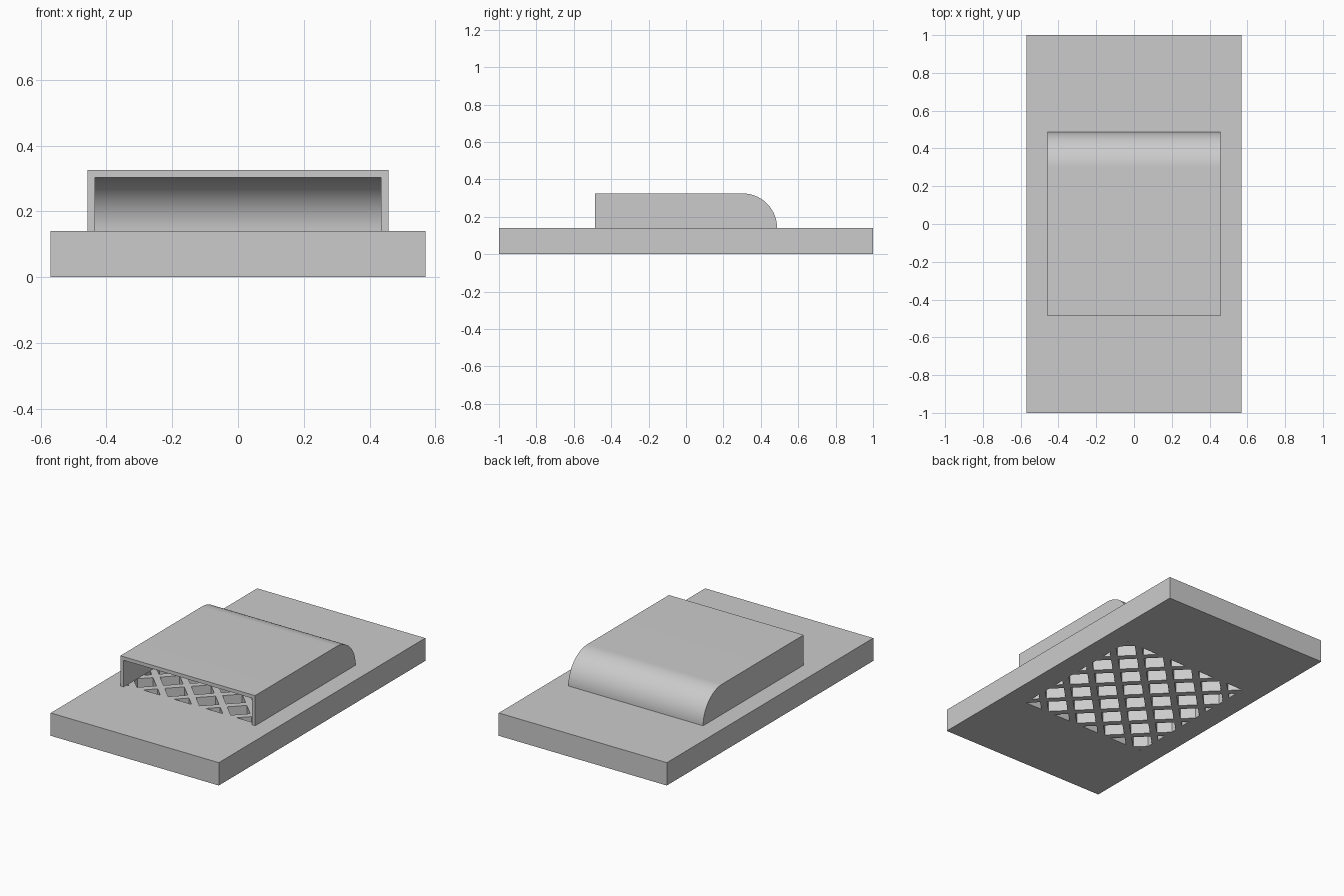
import bpy
import bmesh
from math import sin, cos, pi, sqrt

if "Cube" in bpy.data.objects:
    bpy.data.objects.remove(bpy.data.objects["Cube"], do_unlink=True)

grey = bpy.data.materials.new("plain_grey")
grey.use_nodes = True
grey.diffuse_color = (0.6, 0.6, 0.6, 1)
grey.node_tree.nodes["Principled BSDF"].inputs["Base Color"].default_value = (0.6, 0.6, 0.6, 1)

PLATE_TOP = 0.14


def prism(bm, points, offset):
    """Extrude a closed outline of 3D points along an offset vector."""
    face = bm.faces.new([bm.verts.new(p) for p in points])
    new = bmesh.ops.extrude_face_region(bm, geom=[face])["geom"]
    verts = [v for v in new if isinstance(v, bmesh.types.BMVert)]
    bmesh.ops.translate(bm, verts=verts, vec=offset)


def make(name, outlines, offset):
    bm = bmesh.new()
    for points in outlines:
        prism(bm, points, offset)
    bmesh.ops.recalc_face_normals(bm, faces=bm.faces)
    mesh = bpy.data.meshes.new(name)
    bm.to_mesh(mesh)
    bm.free()
    obj = bpy.data.objects.new(name, mesh)
    mesh.materials.append(grey)
    bpy.context.collection.objects.link(obj)
    return obj


def combine(obj, other, operation):
    """Apply a boolean and discard the second object."""
    mod = obj.modifiers.new("cut", "BOOLEAN")
    mod.object, mod.operation, mod.solver = other, operation, "EXACT"
    bpy.ops.object.select_all(action="DESELECT")
    bpy.context.view_layer.objects.active = obj
    obj.select_set(True)
    bpy.ops.object.modifier_apply(modifier=mod.name)
    bpy.data.objects.remove(other, do_unlink=True)


def rectangle(x, y, z):
    return [(-x, -y, z), (x, -y, z), (x, y, z), (-x, y, z)]


def hood_profile(half_width, front, radius, base):
    """Side outline: flat roof with a quarter-round back."""
    arc_y = 0.302
    arc = [(-half_width, arc_y + radius * cos(a), PLATE_TOP + radius * sin(a))
           for a in (i * pi / 48 for i in range(25))]
    return ([(-half_width, front, base), (-half_width, arc_y + radius, base)]
            + arc[0 if base < PLATE_TOP else 1:] + [(-half_width, front, PLATE_TOP + radius)])


# Base plate with a diagonal lattice of openings through it
plate = make("base_plate", [rectangle(0.57, 1.0, 0)], (0, 0, PLATE_TOP))
pitch, bar = 0.15, 0.04
half = (pitch - bar) / 2
cells = []
for i in range(-6, 6):
    for j in range(-6, 7):
        u, v = (i + 0.5) * pitch, j * pitch
        corners = [(u - half, v - half), (u + half, v - half),
                   (u + half, v + half), (u - half, v + half)]
        cells.append([((a + b) / sqrt(2), (a - b) / sqrt(2), -0.1) for a, b in corners])
cutter = make("vent_openings", cells, (0, 0, 0.4))
window = make("vent_window", [rectangle(0.432, 0.458, -0.05)], (0, 0, 0.3))
combine(cutter, window, "INTERSECT")
combine(plate, cutter, "DIFFERENCE")

# Hollow hood, open at the front
hood = make("vent_hood", [hood_profile(0.457, -0.487, 0.185, PLATE_TOP)], (0.914, 0, 0))
hollow = make("hood_hollow", [hood_profile(0.435, -0.6, 0.163, PLATE_TOP - 0.1)], (0.87, 0, 0))
combine(hood, hollow, "DIFFERENCE")
bpy.ops.object.shade_smooth_by_angle(angle=pi / 6)
